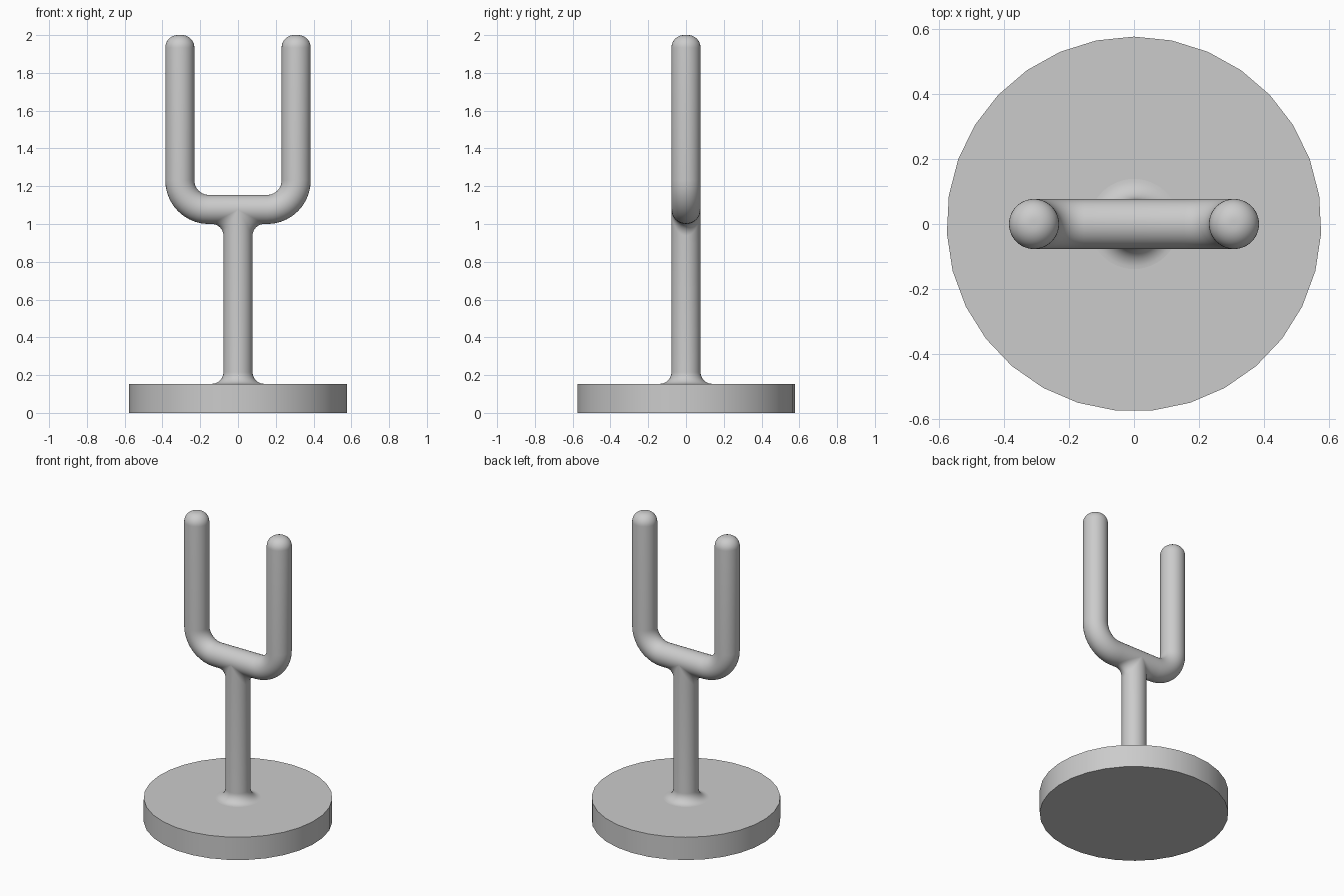
import bpy, bmesh
from math import sin, cos, pi
from mathutils import Vector

R = 0.077          # rod radius
FILLET = 0.062     # blend radius where the stem meets base and crossbar
BASE_R, BASE_H = 0.577, 0.154
BAR_Z = 1.077      # height of crossbar axis
TINE_X = 0.308
BEND = 0.154       # centreline radius of the bends
TIP = 0.066        # rounding of the tine tips
TOP = 2.0
SEG = 48
STEPS = 10

if "Cube" in bpy.data.objects:
    bpy.data.objects.remove(bpy.data.objects["Cube"])

grey = bpy.data.materials.new("grey")
grey.use_nodes = True
colour = (0.6, 0.6, 0.6, 1)
grey.diffuse_color = colour
grey.node_tree.nodes["Principled BSDF"].inputs["Base Color"].default_value = colour


def loft(name, rings, cap_start=True, cap_end=True):
    """Skin a list of closed rings, counter-clockwise around the direction of travel."""
    bm = bmesh.new()
    rows = [[bm.verts.new(p) for p in ring] for ring in rings]
    n = len(rows[0])
    for a, b in zip(rows, rows[1:]):
        for j in range(n):
            k = (j + 1) % n
            bm.faces.new((a[j], a[k], b[k], b[j]))
    if cap_start:
        bm.faces.new(rows[0][::-1])
    if cap_end:
        bm.faces.new(rows[-1])
    bmesh.ops.remove_doubles(bm, verts=bm.verts, dist=1e-5)
    mesh = bpy.data.meshes.new(name)
    bm.to_mesh(mesh)
    bm.free()
    mesh.materials.append(grey)
    obj = bpy.data.objects.new(name, mesh)
    bpy.context.collection.objects.link(obj)
    bpy.ops.object.select_all(action='DESELECT')
    obj.select_set(True)
    bpy.context.view_layer.objects.active = obj
    bpy.ops.object.shade_smooth_by_angle(angle=pi / 6)
    return obj


def circle(r, z, n=SEG):
    return [Vector((r * sin(-2 * pi * j / n), r * cos(2 * pi * j / n), z)) for j in range(n)]


# Round base, one corner towards the back
loft("base", [circle(BASE_R, 0, 31), circle(BASE_R, BASE_H, 31)])

# Stem: flared foot, then a rolling-ball blend into the crossbar
rings = []
for i in range(STEPS + 1):
    a = pi / 2 * i / STEPS
    rings.append(circle(R + FILLET * (1 - sin(a)), BASE_H + FILLET * (1 - cos(a))))
for i in range(STEPS + 1):
    ring = []
    for p in circle(1, 0):
        c, s = p.x, p.y
        side = 1 if c >= 0 else -1
        ball = Vector(((R + FILLET) * c, (R + FILLET) * s, BAR_Z - (R + FILLET) * abs(c)))
        to_stem = Vector((-c, -s, 0))
        to_bar = Vector((0, -s, abs(c)))
        if abs(c) < 1e-4:
            d = to_stem
        else:
            d = to_stem.slerp(to_bar, i / STEPS)
        ring.append(ball + FILLET * d)
    rings.append(ring)
loft("stem", rings, cap_end=False)

# Fork: half path of (x, z, heading, radius), mirrored to the other side
half = []
for i in range(STEPS + 1):
    a = pi / 2 * i / STEPS
    half.append((TINE_X - BEND + BEND * sin(a), BAR_Z + BEND * (1 - cos(a)), a, R))
for i in range(STEPS + 1):
    a = pi / 2 * i / STEPS
    half.append((TINE_X, TOP - TIP + TIP * sin(a), pi / 2, R - TIP + TIP * cos(a)))
path = [(-x, z, -a, r) for x, z, a, r in reversed(half)] + half

rings = []
for x, z, a, r in path:
    u = Vector((0, 1, 0))
    v = Vector((cos(a), 0, sin(a))).cross(u)
    rings.append([Vector((x, 0, z)) + r * (cos(t) * u + sin(t) * v)
                  for t in (2 * pi * j / SEG for j in range(SEG))])
loft("fork", rings)
